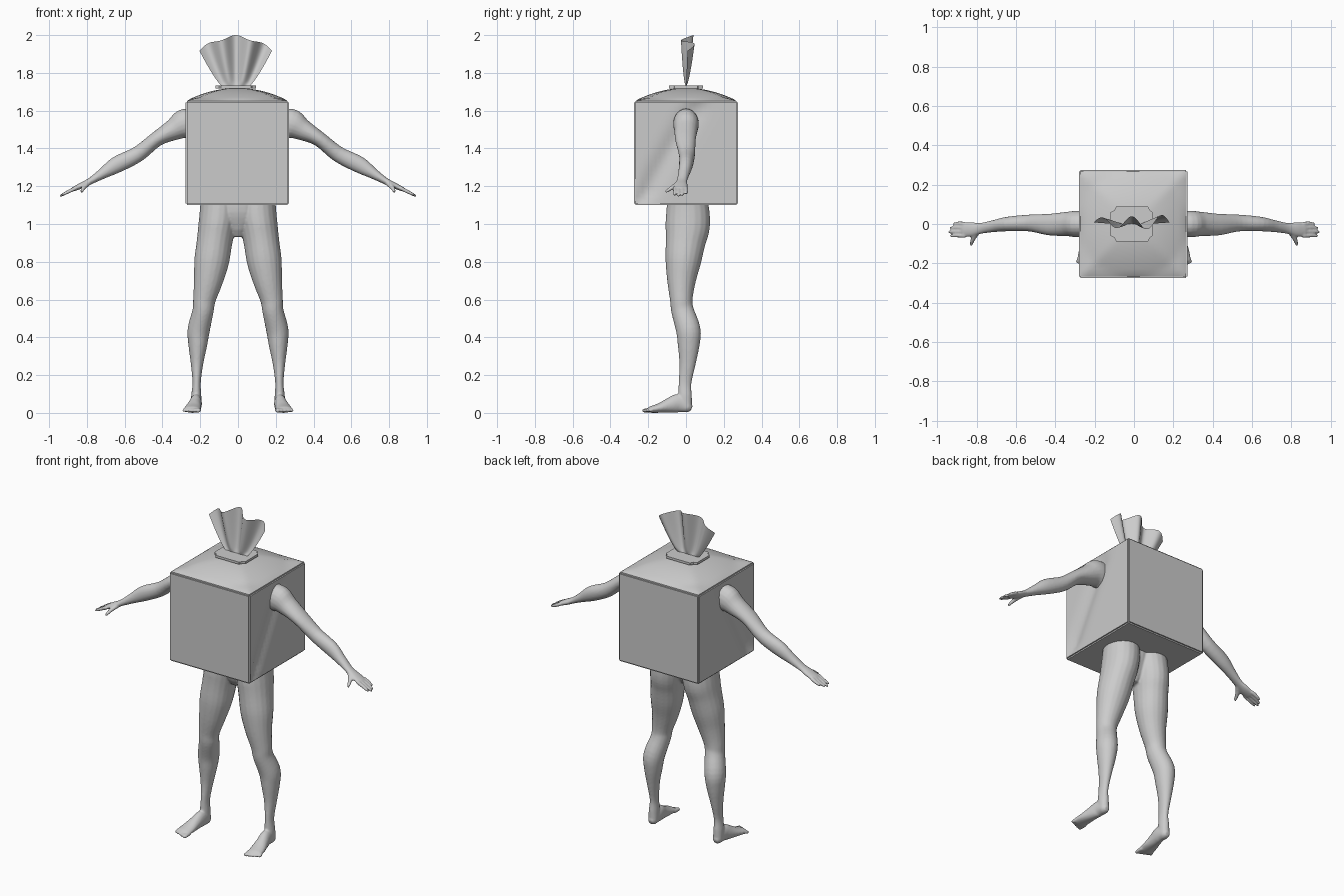
import bpy, bmesh, math
from mathutils import Vector

cube = bpy.data.objects.get("Cube")
if cube:
    bpy.data.objects.remove(cube, do_unlink=True)

grey = bpy.data.materials.new("plain grey")
grey.use_nodes = True
colour = (0.6, 0.6, 0.6, 1)
grey.diffuse_color = colour
grey.node_tree.nodes["Principled BSDF"].inputs["Base Color"].default_value = colour


def finish(name, bm, angle=None):
    bmesh.ops.recalc_face_normals(bm, faces=bm.faces[:])
    mesh = bpy.data.meshes.new(name)
    bm.to_mesh(mesh)
    bm.free()
    mesh.materials.append(grey)
    ob = bpy.data.objects.new(name, mesh)
    bpy.context.collection.objects.link(ob)
    if angle:
        bpy.ops.object.select_all(action="DESELECT")
        ob.select_set(True)
        bpy.context.view_layer.objects.active = ob
        bpy.ops.object.shade_smooth_by_angle(angle=math.radians(angle))
    return ob


def spline(rows, steps=4):
    """Smooth rows of numbers through their key values."""
    rows = [Vector(r) for r in rows]
    rows = [rows[0]] + rows + [rows[-1]]
    out = []
    for a, b, c, d in zip(rows, rows[1:], rows[2:], rows[3:]):
        for i in range(steps):
            t = i / steps
            out.append(b + (c - a) * (t / 2) + (a * 2 - b * 5 + c * 4 - d) * (t * t / 2)
                       + (b * 3 - a - c * 3 + d) * (t ** 3 / 2))
    return out + [rows[-1]]


def limb(bm, rows, side, sides=20):
    """Loft ellipses (x, y, z, radius along side, other radius) with rounded ends."""
    rows = spline(rows)
    pts = [Vector(r[:3]) for r in rows]
    rings = []

    def ring(p, tangent, ra, rb):
        a = (side - tangent * side.dot(tangent)).normalized()
        b = tangent.cross(a)
        rings.append([bm.verts.new(p + a * ra * math.cos(w) + b * rb * math.sin(w))
                      for w in (math.tau * i / sides for i in range(sides))])

    last = len(rows) - 1
    for i, r in enumerate(rows):
        t = (pts[min(i + 1, last)] - pts[max(i - 1, 0)]).normalized()
        small = min(r[3], r[4])
        if i == 0:
            ring(pts[i] - t * small * 0.7, t, r[3] * 0.55, r[4] * 0.55)
        ring(pts[i], t, r[3], r[4])
        if i == last:
            ring(pts[i] + t * small * 0.7, t, r[3] * 0.55, r[4] * 0.55)
    for p, q in zip(rings, rings[1:]):
        for i in range(sides):
            j = (i + 1) % sides
            bm.faces.new((p[i], p[j], q[j], q[i]))
    bm.faces.new(rings[0])
    bm.faces.new(rings[-1])


def skin(name, bm, voxel):
    """Mirror the shells, fuse them and soften the joins."""
    ob = finish(name, bm)
    mirror = ob.modifiers.new("mirror", "MIRROR")
    mirror.use_mirror_merge = False
    fuse = ob.modifiers.new("fuse", "REMESH")
    fuse.mode = "VOXEL"
    fuse.voxel_size = voxel
    fuse.use_smooth_shade = True
    soft = ob.modifiers.new("soften", "SMOOTH")
    soft.factor = 0.5
    soft.iterations = 4


X, Y = Vector((1, 0, 0)), Vector((0, 1, 0))

# Arms with palm, fingers and thumb
bm = bmesh.new()
limb(bm, [(.2, 0, 1.53, .06, .07), (.28, 0, 1.53, .068, .08), (.34, 0, 1.5, .062, .058),
          (.43, -.003, 1.45, .055, .04), (.53, .005, 1.37, .043, .042),
          (.64, 0, 1.315, .037, .044), (.72, -.012, 1.265, .03, .028),
          (.78, -.022, 1.228, .028, .018), (.83, -.027, 1.203, .037, .016),
          (.87, -.03, 1.185, .036, .012)], Y)
for i, reach in enumerate((.045, .062, .07, .06)):
    y = .001 - i * .0205
    limb(bm, [(.86, y, 1.19, .011, .011), (.87 + reach * .5, y + .002, 1.185 - reach * .25, .01, .01),
              (.87 + reach, y, 1.187 - reach * .54, .007, .007)], Y, 10)
limb(bm, [(.79, -.035, 1.218, .014, .014), (.815, -.07, 1.195, .013, .012),
          (.828, -.105, 1.172, .008, .008)], X, 10)
skin("arms", bm, .0055)

# Hips, legs and feet with toes
bm = bmesh.new()
limb(bm, [(.1, .005, 1.17, .095, .1), (.103, .01, 1.06, .1, .115), (.113, .008, .98, .098, .117),
          (.125, -.003, .9, .094, .105), (.14, -.015, .8, .092, .094),
          (.157, -.024, .7, .077, .076), (.178, -.025, .6, .06, .06),
          (.185, -.018, .54, .056, .06), (.208, .012, .44, .059, .065),
          (.213, .014, .36, .05, .058), (.217, .008, .26, .033, .043),
          (.219, -.005, .16, .022, .034), (.221, -.005, .09, .027, .036),
          (.221, 0, .045, .028, .032)], X)
limb(bm, [(0, -.005, 1.17, .13, .09), (0, -.01, 1.06, .13, .085), (0, -.01, .97, .06, .055)], X)
limb(bm, [(.221, .012, .03, .027, .03), (.222, -.04, .05, .031, .049), (.23, -.09, .039, .036, .039),
          (.238, -.14, .026, .043, .026), (.245, -.19, .017, .046, .017)], X)
for i in range(5):
    x, size = .208 + i * .019, .013 - i * .001
    limb(bm, [(x, -.18, .015, size, size), (x + .002, -.225 + i * .007, .012, size, size * .85)], X, 10)
skin("legs", bm, .006)

# Box body with a gently domed top and creased sides
HALF, LOW, HIGH = .275, 1.1, 1.65
bm = bmesh.new()
bmesh.ops.create_cube(bm, size=2)
bmesh.ops.subdivide_edges(bm, edges=bm.edges[:], cuts=23, use_grid_fill=True)
for v in bm.verts:
    x, y, z = v.co
    top = z > .999
    rim = max(abs(x), abs(y))
    v.co = Vector((x * HALF - .004, y * HALF, LOW + (z + 1) / 2 * (HIGH - LOW)))
    if top:
        v.co.z += .07 * (1 - (.6 * rim ** 2 + .4 * min(1, math.hypot(x, y)) ** 2))
    elif abs(x) > .999 and abs(y) < .999 and abs(z) < .999:
        # folds running from the arm openings to the corners
        fade = min(1, 4 * (1 - max(abs(y), abs(z))))
        fold = math.exp(-((y * .8 - (z - .6) * .45) * 6) ** 2)
        v.co.x -= math.copysign(.018 * fade * fold, x)
rims = [e for e in bm.edges if len(e.link_faces) == 2 and e.calc_face_angle() > .9]
bmesh.ops.bevel(bm, geom=rims, offset=.008, segments=2, affect="EDGES")
finish("box", bm, 50)

# Notched collar around the opening
bm = bmesh.new()
outline = [(-.12, -.06), (-.1, -.07), (-.09, -.09), (.07, -.09), (.08, -.07), (.095, -.06)]
outline += [(x, -y) for x, y in reversed(outline)]
face = bm.faces.new([bm.verts.new((x, y, 1.718)) for x, y in outline])
raised = bmesh.ops.extrude_face_region(bm, geom=[face])["geom"]
bmesh.ops.translate(bm, vec=(0, 0, .014), verts=[g for g in raised if isinstance(g, bmesh.types.BMVert)])
finish("collar", bm)

# Fluted paper sheet
bm = bmesh.new()
NU, NV = 64, 16
bmesh.ops.create_grid(bm, x_segments=NU, y_segments=NV, size=1)
for v in bm.verts:
    u, h = v.co.x, (v.co.y + 1) / 2
    wave = math.cos(math.tau * u / .8)
    v.co = Vector((-.012 + u * (.07 + .122 * h ** .8), .008 * h + .037 * wave * h ** .6 * (.85 + .2 * u),
                   1.728 + h * (.272 - .075 * u * u - .008 * (1 - wave))))
finish("paper_sheet", bm, 60)
